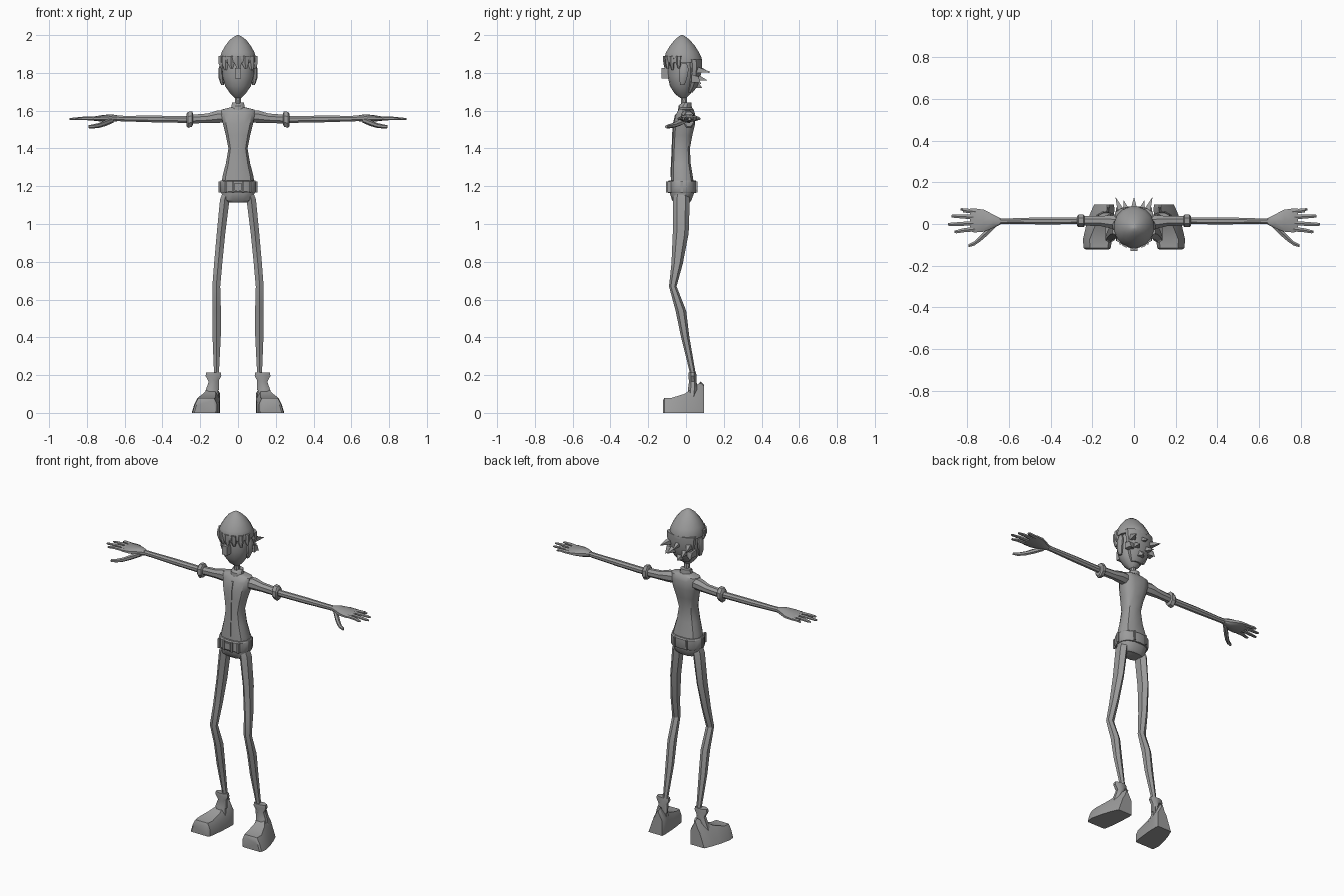
import bpy, bmesh, math

grey = bpy.data.materials.new("plain grey")
grey.diffuse_color = (0.33, 0.33, 0.33, 1)


def ring(axis, c, a, b, n=10, p=2.0):
    """Superellipse ring around centre c, perpendicular to an axis."""
    pts = []
    for i in range(n):
        t = 2 * math.pi * (i + 0.5) / n
        u, v = math.cos(t), math.sin(t)
        u = a * math.copysign(abs(u) ** (2 / p), u)
        v = b * math.copysign(abs(v) ** (2 / p), v)
        off = {'x': (0, u, v), 'y': (u, 0, v), 'z': (u, v, 0)}[axis]
        pts.append(tuple(c[k] + off[k] for k in range(3)))
    return pts


def loft(axis, rows, n=10, p=2.0):
    """Rows are x, y, z, radius, radius."""
    return [ring(axis, r[:3], r[3], r[4], n, p) for r in rows]


def span(rows, n=10, p=2.0):
    """Rows are z, half width, front y, back y."""
    return [ring('z', (0, (f + b) / 2, z), w, (b - f) / 2, n, p) for z, w, f, b in rows]


def box(x0, x1, y0, y1, z0, z1):
    return [[(x0, y0, z), (x1, y0, z), (x1, y1, z), (x0, y1, z)] for z in (z0, z1)]


def skin(name, parts, mirror=False, angle=35):
    """Join each part's rings with quads and cap the ends."""
    bm = bmesh.new()
    for rings in parts:
        vs = [[bm.verts.new(q) for q in r] for r in rings]
        n = len(vs[0])
        for r0, r1 in zip(vs, vs[1:]):
            for i in range(n):
                j = (i + 1) % n
                bm.faces.new((r0[i], r0[j], r1[j], r1[i]))
        bm.faces.new(vs[0][::-1])
        bm.faces.new(vs[-1])
    bmesh.ops.recalc_face_normals(bm, faces=bm.faces[:])
    me = bpy.data.meshes.new(name)
    bm.to_mesh(me)
    bm.free()
    me.materials.append(grey)
    ob = bpy.data.objects.new(name, me)
    bpy.context.collection.objects.link(ob)
    if mirror:
        ob.modifiers.new("mirror", 'MIRROR')
    bpy.ops.object.select_all(action='DESELECT')
    ob.select_set(True)
    bpy.context.view_layer.objects.active = ob
    bpy.ops.object.shade_smooth_by_angle(angle=math.radians(angle))
    return ob


# Head, nose, ears and neck
skin("head", [span([(1.667, .018, -.03, .0), (1.69, .042, -.06, .025), (1.73, .07, -.085, .04),
                    (1.78, .083, -.097, .055), (1.84, .088, -.1, .065), (1.89, .08, -.09, .06)], 14)])
skin("nose", [box(-.017, .017, -.13, -.08, 1.77, 1.825)])
skin("ear", [loft('z', [(.082, -.02, 1.735, .008, .012), (.09, -.015, 1.77, .013, .022),
                        (.092, -.01, 1.82, .012, .026), (.088, -.01, 1.85, .008, .015)], 8)], True)
skin("neck", [loft('z', [(0, -.005, 1.59, .022, .022), (0, -.01, 1.64, .017, .017),
                         (0, -.012, 1.70, .018, .018)], 8)])

# Hair: domed cap, back mass, fringe strands and nape spikes
skin("hair_cap", [span([(1.855, .098, -.112, .086), (1.88, .098, -.117, .085), (1.91, .088, -.107, .07),
                        (1.945, .068, -.085, .047), (1.975, .044, -.06, .02),
                        (1.992, .02, -.04, -.002), (2.0, .004, -.024, -.016)], 16)])
skin("back_hair", [span([(1.695, .035, .0, .035), (1.73, .06, .0, .062), (1.78, .08, .005, .078),
                         (1.83, .093, .005, .086), (1.87, .095, .0, .085)], 12)])
fringe = []
for i in range(7):
    t = math.radians(-90 + (i - 3) * 25)
    x, y = .088 * math.cos(t), -.013 + .092 * math.sin(t)
    fringe.append(loft('z', [(x, y, 1.89, .02, .017), (x, y - .002, 1.85, .021, .013),
                             (x * 1.03 + .004, y, 1.822 - .008 * (i % 2), .007, .006)], 6))
skin("fringe", fringe)
spikes = []
for x, z, tx, ty, tz in [(0, 1.83, 0, .127, 1.80), (.062, 1.82, .088, .127, 1.805),
                         (-.062, 1.82, -.088, .127, 1.805), (.035, 1.78, .05, .113, 1.76),
                         (-.035, 1.78, -.05, .113, 1.76), (.07, 1.77, .085, .08, 1.74),
                         (-.07, 1.77, -.085, .08, 1.74), (0, 1.74, 0, .085, 1.72)]:
    spikes.append(loft('y', [(x, .03, z, .03, .03), (x, .065, z - .005, .024, .022),
                             (tx, ty, tz, .001, .001)], 4))
skin("nape_spikes", spikes)

# Shirt body with collar, front strip and buttons
skin("shirt", [span([(1.2, .088, -.083, .045), (1.25, .085, -.08, .038), (1.32, .066, -.077, .026),
                     (1.40, .052, -.073, .022), (1.47, .066, -.071, .035), (1.53, .082, -.067, .05),
                     (1.58, .091, -.055, .05), (1.605, .09, -.04, .042), (1.618, .04, -.03, .03)], 12, 2.7)])
skin("collar", [span([(1.6, .04, -.042, .034), (1.625, .037, -.04, .03), (1.642, .032, -.022, .028)], 10)])
skin("front_strip", [[[(s * .006, y + d, z) for s, d in ((-1, 0), (1, 0), (1, .01), (-1, .01))]
                      for z, y in ((1.25, -.083), (1.32, -.08), (1.4, -.076), (1.47, -.074),
                                   (1.53, -.07), (1.58, -.058))]])

# Hips, belt and belt loops
skin("hips", [span([(1.113, .062, -.06, .02), (1.125, .08, -.075, .03), (1.165, .09, -.088, .045),
                    (1.2, .09, -.088, .045)], 12, 2.5)])
skin("belt", [span([(1.165, .094, -.094, .054), (1.172, .098, -.099, .058),
                    (1.224, .097, -.098, .056), (1.231, .092, -.092, .05)], 14, 2.4)])
loops = [box(.022, .032, -.105, -.09, 1.168, 1.226), box(.06, .07, -.098, -.075, 1.168, 1.226),
         box(.094, .102, -.03, -.016, 1.168, 1.226), box(.035, .045, .04, .06, 1.168, 1.226)]
skin("belt_loops", loops, True)
skin("buckle", [box(-.018, .018, -.106, -.092, 1.178, 1.218)])

# Legs with a knee bend
skin("leg", [loft('z', [(.112, .036, .12, .013, .014), (.114, .036, .21, .015, .015),
                        (.113, -.004, .4, .025, .022), (.113, -.027, .54, .026, .028),
                        (.115, -.07, .67, .024, .02), (.105, -.047, .79, .025, .03),
                        (.09, -.028, .95, .026, .042), (.07, -.025, 1.13, .029, .045),
                        (.062, -.025, 1.16, .025, .04)], 6)], True, 25)

# Shoes: wedge body turned outward, with ankle cuff
shoe = []
for y, xi, xo, h in [(-.122, .12, .232, .066), (-.115, .112, .241, .078), (-.075, .105, .245, .08),
                     (-.01, .098, .23, .1), (.045, .095, .212, .135), (.078, .094, .198, .167),
                     (.094, .097, .19, .15)]:
    k = .012 + .25 * max(0, h - .07)
    shoe.append([(xi, y, 0), (xo, y, 0), (xo - k, y, h * .6), (xo - 2.2 * k, y, h),
                 (xi + k, y, h), (xi, y, h * .6)])
skin("shoe", [shoe], True)
skin("ankle_cuff", [loft('z', [(.142, .03, .08, .045, .026), (.138, .035, .13, .032, .026),
                               (.13, .036, .165, .027, .022), (.13, .034, .195, .045, .023),
                               (.13, .034, .213, .042, .021)], 8)], True)

# Sleeves with rolled cuffs
skin("sleeve", [loft('x', [(.07, .005, 1.57, .034, .036), (.11, .01, 1.568, .034, .035),
                           (.16, .014, 1.56, .026, .027), (.25, .015, 1.555, .024, .025)], 8)], True)
skin("sleeve_cuff", [loft('x', [(.238, .015, 1.557, .028, .03), (.243, .015, 1.556, .033, .044),
                                (.265, .015, 1.551, .033, .046), (.272, .015, 1.55, .026, .036)], 8)], True)

# Forearms and hands
skin("arm", [loft('x', [(.24, .015, 1.553, .017, .02), (.45, .015, 1.556, .018, .019),
                        (.6, .014, 1.558, .014, .016), (.66, .013, 1.56, .016, .016)], 8)], True)
skin("palm", [loft('x', [(.64, .013, 1.56, .016, .016), (.675, .013, 1.56, .034, .021),
                         (.72, .016, 1.559, .055, .017), (.765, .017, 1.558, .06, .011),
                         (.785, .02, 1.557, .056, .008)], 10, 2.5)], True)
fingers = [loft('x', [(.76, y0, 1.558, .013, .01), (.82, (y0 + y1) / 2, 1.559, .011, .009),
                      (tip - .01, y1, 1.556, .009, .006), (tip, y1, 1.556, .006, .004)], 6)
           for y0, y1, tip in [(.06, .07, .83), (.033, .038, .875), (.004, -.002, .892), (-.024, -.037, .86)]]
skin("fingers", fingers, True)
skin("thumb", [loft('x', [(.66, .0, 1.55, .014, .014), (.7, -.035, 1.535, .02, .016),
                          (.735, -.068, 1.522, .017, .013), (.765, -.093, 1.517, .012, .011),
                          (.792, -.104, 1.515, .008, .008)], 6)], True)
